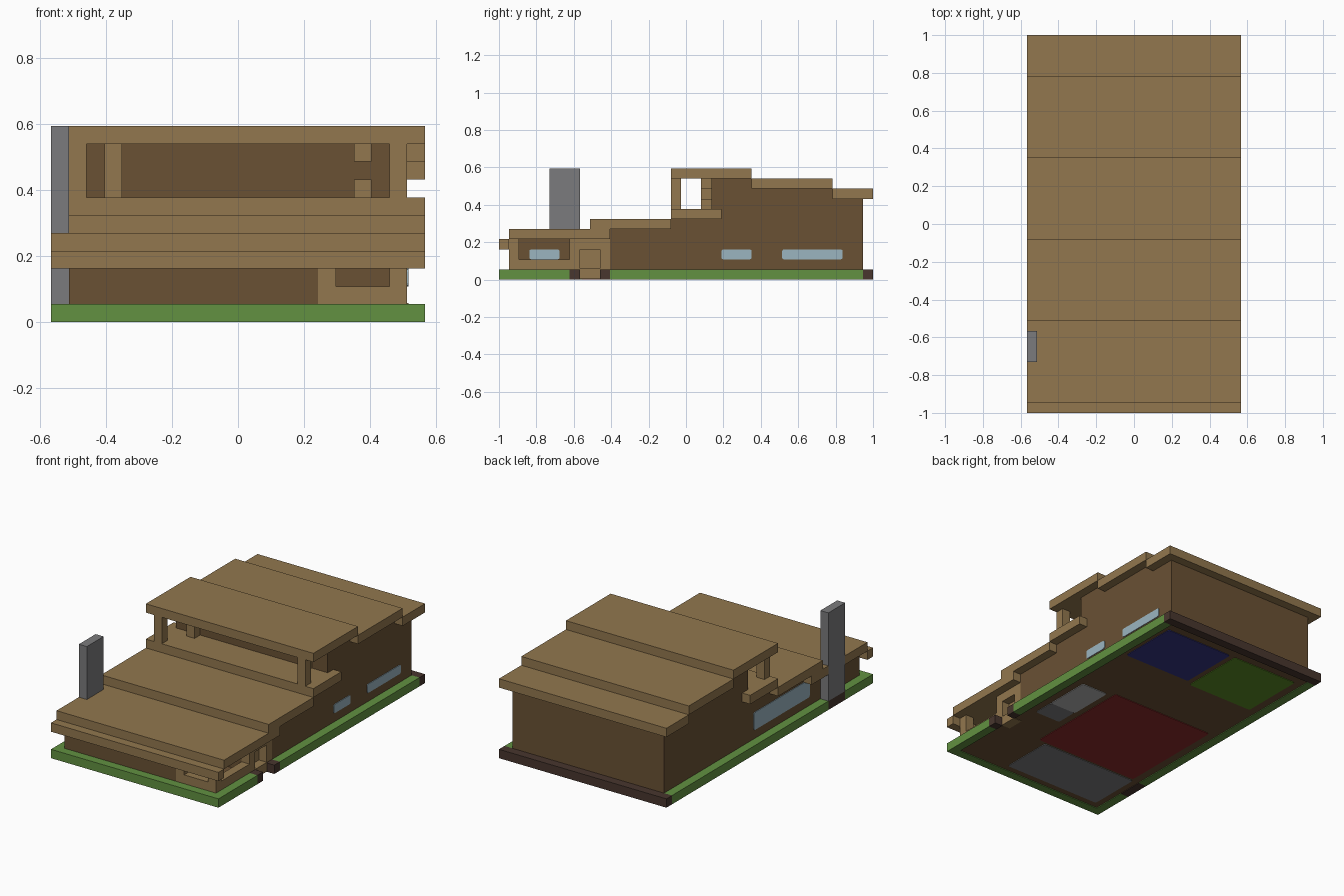
import bpy, bmesh
from mathutils import Vector

if "Cube" in bpy.data.objects:
    bpy.data.objects.remove(bpy.data.objects["Cube"])

U = 2 / 37          # one building block
W, E = 10.5, 9.5    # half width of the roofs and of the walls
THIN = 0.08         # plate thickness in blocks


def material(name, rgb):
    lin = [((c / 255 + 0.055) / 1.055) ** 2.4 for c in rgb]
    m = bpy.data.materials.new(name)
    m.use_nodes = True
    m.diffuse_color = (*lin, 1)
    m.node_tree.nodes["Principled BSDF"].inputs["Base Color"].default_value = (*lin, 1)
    return m


wood = material("light_wood", (146, 119, 78))
dark = material("dark_wood", (106, 81, 52))
grass = material("grass_green", (98, 145, 65))
earth = material("dark_earth", (72, 54, 46))
stone = material("stone_grey", (123, 123, 125))
glass = material("pale_glass", (155, 181, 192))
blue = material("blue_carpet", (54, 54, 132))
red = material("red_carpet", (140, 42, 42))
olive = material("leaf_green_carpet", (92, 140, 36))
pale = material("pale_grey", (178, 178, 178))


def box(name, x, y, z, mat, round_axis=None):
    """Box between block limits; round_axis softens the corners of a thin plate."""
    lo, hi = (Vector(p) * U for p in zip(x, y, z))
    bm = bmesh.new()
    bmesh.ops.create_cube(bm, size=1)
    for v in bm.verts:
        v.co = Vector([(l + h) / 2 + c * (h - l) for l, h, c in zip(lo, hi, v.co)])
    if round_axis is not None:
        edges = [e for e in bm.edges
                 if abs((e.verts[0].co - e.verts[1].co).normalized()[round_axis]) > 0.9]
        bmesh.ops.bevel(bm, geom=edges, offset=0.2 * U, segments=2, profile=0.5, affect='EDGES')
    mesh = bpy.data.meshes.new(name)
    bm.to_mesh(mesh)
    bm.free()
    mesh.materials.append(mat)
    ob = bpy.data.objects.new(name, mesh)
    bpy.context.collection.objects.link(ob)
    return ob


# Ground: floor, border strips and bare-earth patches
box("floor", (-E, E), (-17.5, 17.5), (THIN, 1), dark)
box("front_lawn", (-W, W), (-18.5, -17.5), (0, 1), grass)
box("back_border", (-W, W), (17.5, 18.5), (0, 1), earth)
for name, y, mat in (("front", (-17.5, -13.5), grass), ("chimney", (-13.5, -10.5), earth),
                     ("back", (-10.5, 17.5), grass)):
    box("right_border_" + name, (-W, -E), y, (0, 1), mat)
for name, y, mat in (("front", (-17.5, -11.5), grass), ("step_front", (-11.5, -10.5), earth),
                     ("step_back", (-8.5, -7.5), earth), ("back", (-7.5, 17.5), grass)):
    box("left_border_" + name, (E, W), y, (0, 1), mat)

# Stepped house walls
box("front_wall_block", (-E, 4.5), (-17.5, -7.5), (1, 4), dark)
for name, y, top in (("living", (-7.5, -1.5), 5), ("terrace", (-1.5, 2.5), 6),
                     ("tall", (2.5, 6.5), 10), ("rear", (6.5, 14.5), 9),
                     ("end", (14.5, 17.5), 8)):
    box(name + "_wall_block", (-E, E), y, (1, top), dark)

# Stepped roof slabs
for i, (y, z) in enumerate((((-18.5, -17.5), 3), ((-17.5, -7.5), 4), ((-9.5, -1.5), 5),
                            ((-1.5, 3.5), 6), ((-1.5, 6.5), 10), ((6.5, 14.5), 9),
                            ((14.5, 18.5), 8))):
    box(f"roof_slab_{i + 1}", (-W, W), y, (z, z + 1), wood)

# Porch with low walls and posts
box("porch_front_rail", (4.5, E), (-17.5, -16.5), (1, 2), wood)
box("porch_side_rail", (8.5, E), (-16.5, -11.5), (1, 2), wood)
box("porch_inner_post", (4.5, 5.5), (-17.5, -16.5), (2, 4), wood)
box("porch_corner_post", (8.5, E), (-17.5, -16.5), (2, 4), wood)

# Entrance
box("entry_block", (4.5, 8.5), (-11.5, -7.5), (1, 4), dark)
box("entry_front_post", (8.5, E), (-11.5, -10.5), (1, 4), wood)
box("entry_back_post", (8.5, E), (-8.5, -7.5), (1, 4), wood)
box("entry_lintel", (8.5, E), (-10.5, -8.5), (3, 4), wood)
box("door", (8.5, 8.5 + THIN), (-10.5, -8.5), (1, 3), wood)
box("door_sill", (8.5, E + THIN), (-10.5, -8.5), (THIN / 2, 1 + THIN), wood)

# Upper gallery posts and brackets
for name, x in (("right", (-E, -8.5)), ("left", (8.5, E))):
    box("gallery_post_" + name, x, (-1.5, -0.5), (7, 10), wood)
box("gallery_inner_post", (-7.5, -6.5), (1.5, 2.5), (7, 10), wood)
box("gallery_stub_low", (6.5, 7.5), (1.5, 2.5), (7, 8), wood)
box("gallery_stub_high", (6.5, 7.5), (1.5, 2.5), (9, 10), wood)

# Chimney
box("chimney", (-W, -E), (-13.5, -10.5), (1, 11), stone)

# Windows
for name, x, y, z in (("left_small", E, (3.5, 6.5), (2, 3)), ("left_long", E, (9.5, 15.5), (2, 3)),
                      ("porch", 4.5, (-15.5, -12.5), (2, 3)),
                      ("right_wide", -E - THIN, (-8.5, 1.5), (2, 4))):
    box("window_" + name, (x, x + THIN), y, z, glass, 0)

# Coloured floor panels, visible from beneath
for name, x, y, mat in (("blue", (0.5, 9), (9.5, 16.5), blue),
                        ("green", (-8.5, -0.2), (9, 16.5), olive),
                        ("red", (-8.5, 4.5), (-10.3, 2.3), red),
                        ("pale", (5.3, 8.6), (-3.5, 1.8), pale),
                        ("small_stone", (5.4, 8.6), (-6, -3.5), stone),
                        ("stone", (-8.7, 3.5), (-16.7, -10.6), stone)):
    box("floor_panel_" + name, x, y, (0.01, THIN * 1.5), mat, 2)
